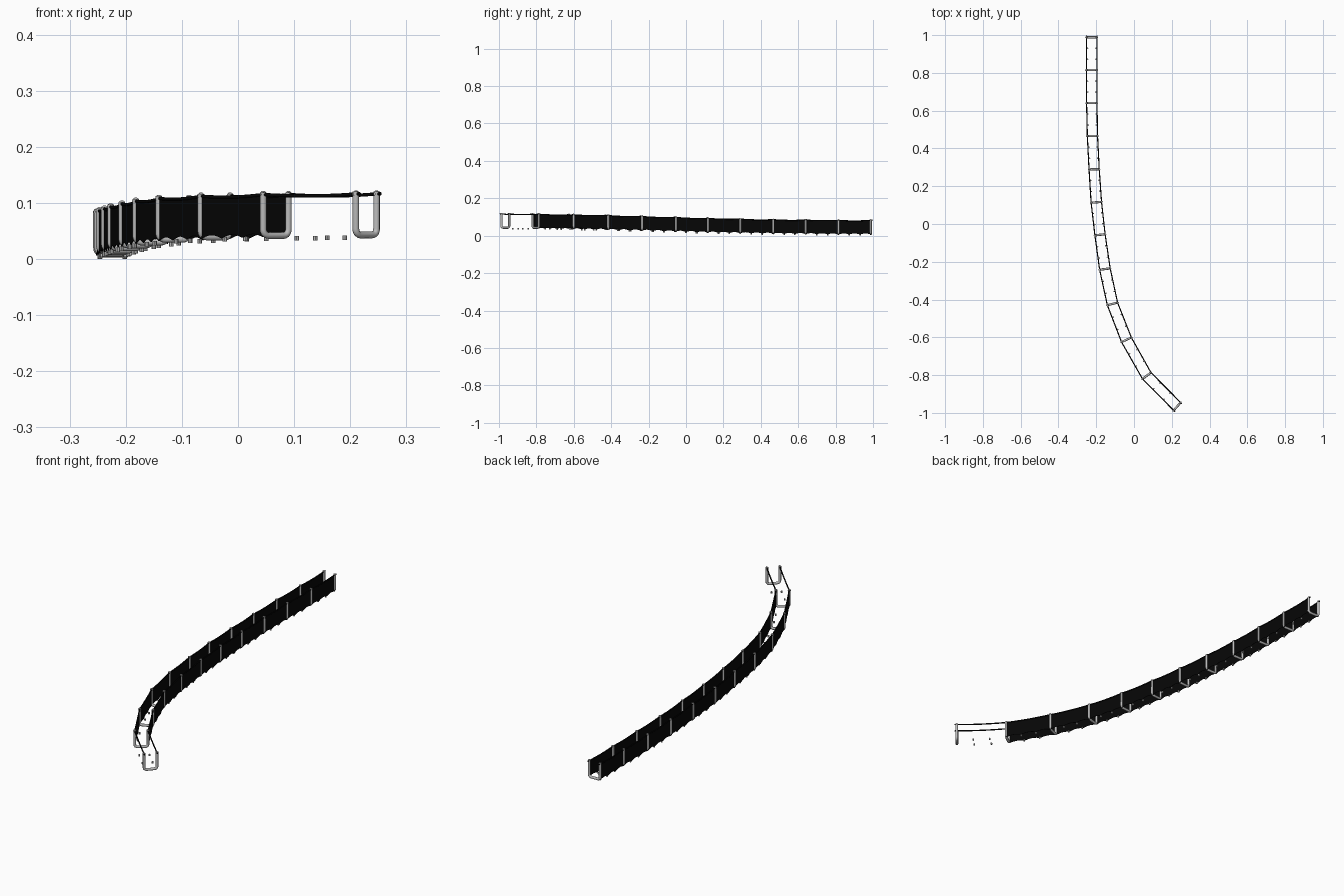
import bpy, bmesh, math
from mathutils import Vector

if "Cube" in bpy.data.objects:
    bpy.data.objects.remove(bpy.data.objects["Cube"])


def material(name, rgb):
    m = bpy.data.materials.new(name)
    m.diffuse_color = (*rgb, 1)
    m.use_nodes = True
    m.node_tree.nodes["Principled BSDF"].inputs["Base Color"].default_value = m.diffuse_color
    return m


STEEL = material("grey steel", (0.5, 0.5, 0.5))
BLACK = material("black netting", (0.002, 0.002, 0.002))

# one row per frame: left post x, y, right post x, y, base height
ROWS = [
    (-.252, .988, -.196, .988, .003), (-.252, .815, -.196, .815, .003),
    (-.251, .640, -.196, .640, .005), (-.247, .466, -.193, .466, .007),
    (-.238, .289, -.184, .290, .010), (-.227, .113, -.172, .117, .014),
    (-.207, -.060, -.153, -.054, .019), (-.182, -.242, -.126, -.235, .024),
    (-.141, -.430, -.087, -.416, .029), (-.066, -.625, -.014, -.601, .033),
    (.045, -.820, .090, -.787, .036), (.210, -.987, .247, -.945, .037)]
R = .006          # pipe radius
ROPE_H = .079     # rope height above the base
SAG = .003
SIDES = {"left": [Vector((a, b, z)) for a, b, c, d, z in ROWS],
         "right": [Vector((c, d, z)) for a, b, c, d, z in ROWS]}
UP = Vector((0, 0, 1))


def tube(name, paths, radius, mat, cyclic=False, res=2):
    cu = bpy.data.curves.new(name, 'CURVE')
    cu.dimensions = '3D'
    cu.bevel_depth = radius
    cu.bevel_resolution = res
    cu.use_fill_caps = True
    for pts in paths:
        s = cu.splines.new('POLY')
        s.points.add(len(pts) - 1)
        for p, co in zip(s.points, pts):
            p.co = (*co, 1)
        s.use_cyclic_u = cyclic
        s.use_smooth = True
    cu.materials.append(mat)
    ob = bpy.data.objects.new(name, cu)
    bpy.context.collection.objects.link(ob)
    return ob


def mesh_object(name, bm, mat):
    me = bpy.data.meshes.new(name)
    bm.to_mesh(me)
    bm.free()
    me.materials.append(mat)
    ob = bpy.data.objects.new(name, me)
    bpy.context.collection.objects.link(ob)
    return ob


# U-shaped support frames with rounded lower corners and eyelets on top
for i, (l, r) in enumerate(zip(SIDES["left"], SIDES["right"])):
    d = (r - l).normalized()
    c = .011
    pts = [l + UP * .083]
    for k in range(6):
        a = k / 5 * math.pi / 2
        pts.append(l + d * c * (1 - math.cos(a)) + UP * (R + c * (1 - math.sin(a))))
    for k in range(6):
        a = (1 - k / 5) * math.pi / 2
        pts.append(r - d * c * (1 - math.cos(a)) + UP * (R + c * (1 - math.sin(a))))
    pts.append(r + UP * .083)
    tube(f"support_frame_{i + 1}", [pts], R, STEEL)
    rings = [[p + UP * ROPE_H + d * .005 * math.cos(t * math.pi / 5)
              + UP * .005 * math.sin(t * math.pi / 5) for t in range(10)] for p in (l, r)]
    tube(f"rope_eyelet_{i + 1}", rings, .002, STEEL, True, 1)


def rope_point(side, i, t):
    p = SIDES[side][i].lerp(SIDES[side][i + 1], t)
    return p + UP * (ROPE_H - SAG * 4 * t * (1 - t))


for side in SIDES:
    n = len(ROWS)
    # top rope, running slightly past the end frames
    path = [rope_point(side, i, t / 6) for i in range(n - 1) for t in range(6)]
    path.append(SIDES[side][-1] + UP * ROPE_H)
    path.insert(0, path[0] + (path[0] - path[1]).normalized() * .01)
    path.append(path[-1] + (path[-1] - path[-2]).normalized() * .01)
    tube(f"{side}_top_rope", [path], .003, BLACK)

    # hanging net with scalloped lower edge; the last bay is left open
    bm = bmesh.new()
    for i in range(n - 2):
        prev = None
        for k in range(25):
            t = k / 24
            top = rope_point(side, i, t)
            low = SIDES[side][i].lerp(SIDES[side][i + 1], t)
            low = low + UP * (.003 + .006 * abs(math.sin(3 * math.pi * t)))
            cur = (bm.verts.new(top), bm.verts.new(low))
            if prev:
                bm.faces.new((prev[0], prev[1], cur[1], cur[0]))
            prev = cur
    net = mesh_object(f"{side}_net", bm, BLACK)
    m = net.modifiers.new("thickness", 'SOLIDIFY')
    m.thickness = .0015
    m.offset = 0

    # pegs that hold the lower edge, two per bay, just inside the net
    bm = bmesh.new()
    other = SIDES["right" if side == "left" else "left"]
    for i in range(n - 1):
        for t in (1 / 3, 2 / 3):
            p = SIDES[side][i].lerp(SIDES[side][i + 1], t)
            inward = (other[i].lerp(other[i + 1], t) - p).normalized()
            res = bmesh.ops.create_cone(bm, cap_ends=True, segments=8,
                                        radius1=.004, radius2=.004, depth=.008)
            bmesh.ops.translate(bm, verts=res["verts"],
                                vec=p + inward * .006 + UP * .001)
    mesh_object(f"{side}_pegs", bm, STEEL)
